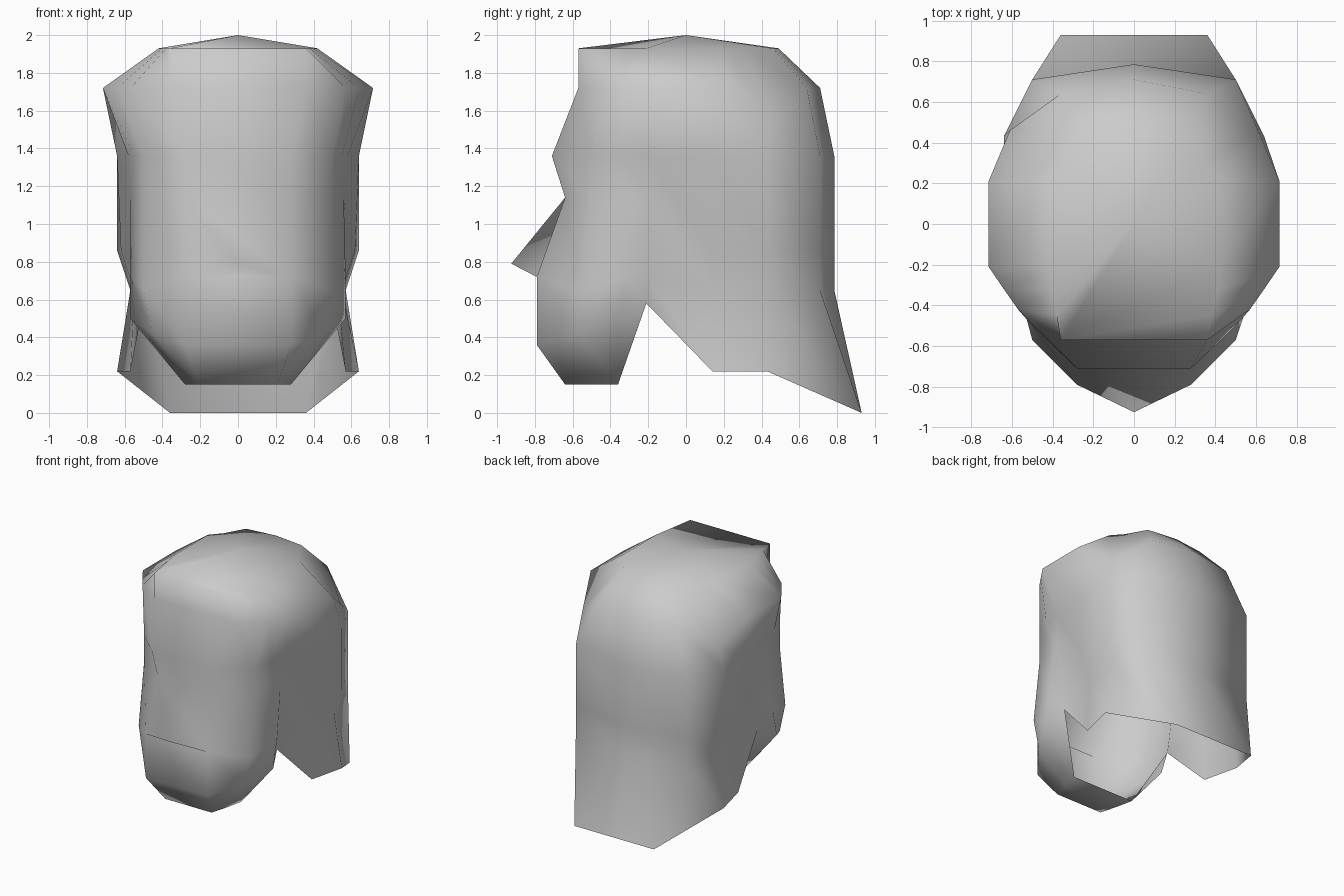
import bpy
import bmesh

old_cube = bpy.data.objects.get("Cube")
if old_cube:
    bpy.data.objects.remove(old_cube, do_unlink=True)


def make_material(name, colour):
    material = bpy.data.materials.new(name)
    material.use_nodes = True
    material.diffuse_color = colour
    material.node_tree.nodes["Principled BSDF"].inputs["Base Color"].default_value = colour
    return material


def level(height, outline):
    """Lift a flat half outline to one height."""
    return [(x, y, height) for x, y in outline]


# Half outlines run from the front of the face round the left side to the back
crown_ring = level(1.93, [(.36, -.57), (.38, -.45), (.4, -.33), (.42, -.21),
                          (.42, .21), (.34, .3), (.25, .46), (0, .49)])
brow_ring = level(1.72, [(.36, -.57), (.57, -.42), (.64, -.32), (.715, -.21), (.715, .21)])
brow_ring += level(1.54, [(.61, .46)]) + level(1.72, [(.36, .64), (0, .71)])
temple_ring = level(1.36, [(.28, -.71), (.5, -.5), (.55, -.36), (.58, -.21),
                           (.64, .14), (.64, .43), (.5, .71), (0, .785)])
eye_ring = level(1.14, [(.28, -.64), (.5, -.5), (.56, -.25), (.57, -.21)])
eye_ring += level(.86, [(.62, .14), (.64, .43), (.5, .71), (0, .785)])
cheek_ring = level(.72, [(.28, -.79)]) + level(.65, [(.5, -.57)])
cheek_ring += level(.72, [(.57, -.31), (.52, -.21)])
cheek_ring += level(.65, [(.55, .14), (.57, .43), (.5, .71), (0, .785)])
# Jaw line at the front, cut hair ends at the back
hem_ring = [(.28, -.79, .36), (.45, -.57, .42), (.57, -.36, .5), (.5, -.21, .58),
            (.57, .14, .22), (.64, .43, .22), (.36, .93, 0), (0, .93, 0)]
chin_half = [(.21, -.64, .15), (.25, -.5, .15), (.28, -.36, .15)]

bm = bmesh.new()


def mirrored(points):
    """The same points on the other side, in reverse order."""
    return [(-x, y, z) for x, y, z in reversed(points)]


def add_points(points):
    return [bm.verts.new(p) for p in points]


def bridge(upper, lower):
    """Join two rows of points with a strip of faces."""
    for i in range(len(upper) - 1):
        bm.faces.new((upper[i], lower[i], lower[i + 1], upper[i + 1]))


crown, brow, temple, eyes, cheeks, hem = [
    add_points(ring + mirrored(ring[:-1])) for ring in
    (crown_ring, brow_ring, temple_ring, eye_ring, cheek_ring, hem_ring)]
chin = add_points(mirrored(chin_half) + chin_half)

# Shallow crown, with a flat corner over the forehead
apex = bm.verts.new((0, 0, 2))
ridge = crown[3:]
for a, b in zip(ridge, ridge[1:] + ridge[:1]):
    bm.faces.new((apex, a, b))
bm.faces.new(crown[-1:] + crown[:4])

# Head sides, then the front strips that close each ring
rings = [crown, brow, temple, eyes, cheeks, hem]
for upper, lower in zip(rings, rings[1:]):
    bridge(upper, lower)
    if upper is not eyes:
        bridge([upper[-1], upper[0]], [lower[-1], lower[0]])

# Nose
nose_tip = bm.verts.new((0, -.925, .79))
for corners in ((eyes[-1], cheeks[0], eyes[0]),
                (eyes[-1], nose_tip, cheeks[0]),
                (eyes[-1], cheeks[-1], nose_tip),
                (cheeks[-1], cheeks[0], nose_tip)):
    bm.faces.new(corners)

# Jaw, flat chin base and the folds up to the hair
bridge(hem[-3:] + hem[:3], chin)
bm.faces.new((hem[2], chin[-1], hem[3]))
bm.faces.new((hem[-4], chin[0], hem[-3]))
bm.faces.new(chin[::-1])

# Soft shading over the low-poly shape
for face in bm.faces:
    face.smooth = True

mesh = bpy.data.meshes.new("head_with_long_hair")
bm.to_mesh(mesh)
bm.free()
mesh.materials.append(make_material("light grey", (.6, .6, .6, 1)))

head = bpy.data.objects.new("head_with_long_hair", mesh)
bpy.context.scene.collection.objects.link(head)
